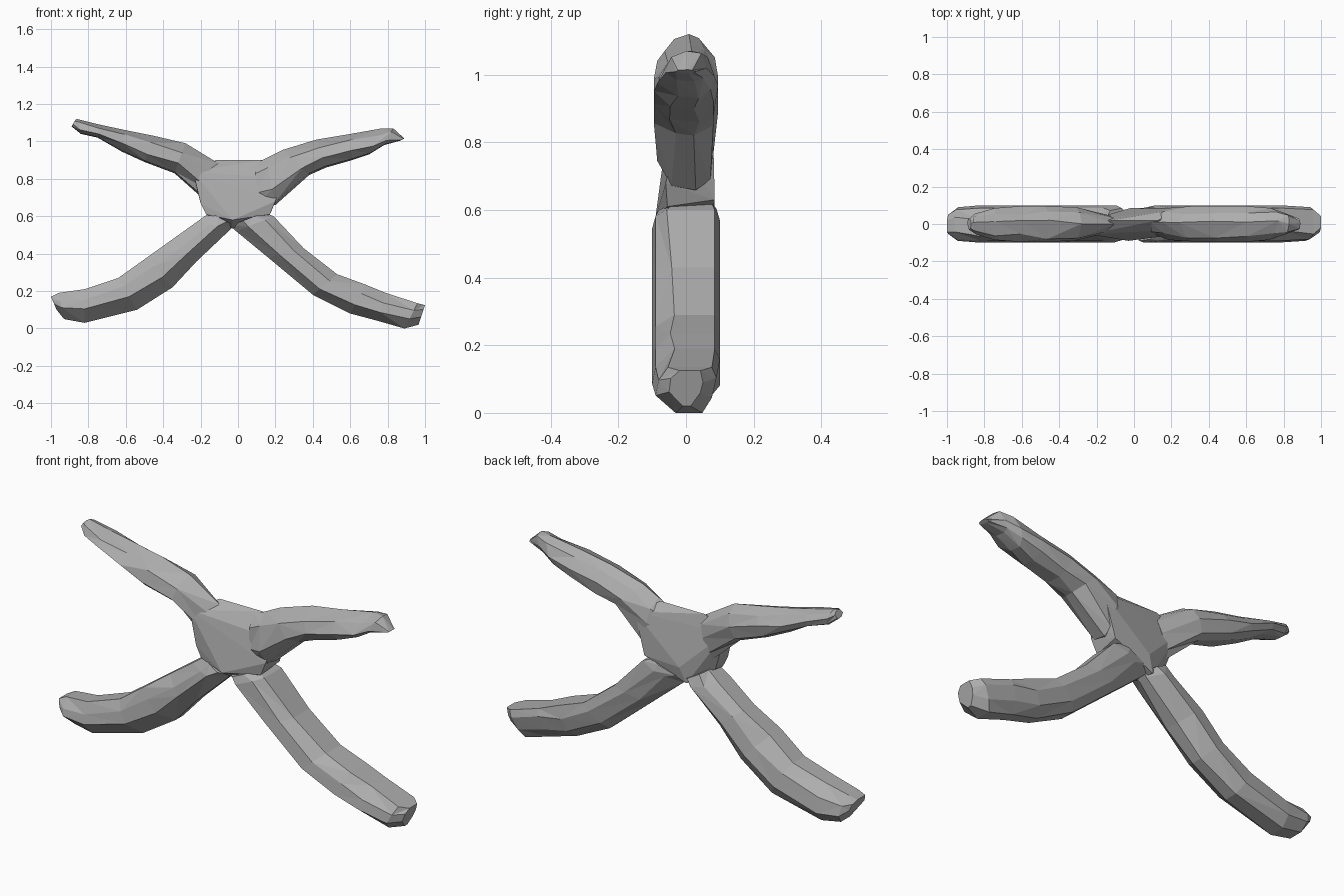
import bpy, bmesh, random
from mathutils import Vector

random.seed(11)
if "Cube" in bpy.data.objects:
    bpy.data.objects.remove(bpy.data.objects["Cube"])

stone = bpy.data.materials.new("stone grey")
stone.use_nodes = True
GREY = (0.42, 0.42, 0.42, 1)
stone.diffuse_color = GREY
stone.node_tree.nodes["Principled BSDF"].inputs["Base Color"].default_value = GREY

# Cross-sections: (share of the way from lower to upper edge, share of half depth)
RIGHT_LEG = [(1, -.6), (1, .3), (.75, .85), (.35, 1), (0, .5), (0, -.2), (.36, -1), (.7, -.9)]
LEFT_LEG = [(1, -.45), (1, .85), (.7, 1), (.3, .85), (0, .4), (0, -.2), (.36, -1), (.72, -.9)]
ARM = [(1, .1), (.85, .65), (.5, 1), (.15, .85), (0, .35), (.05, -.4), (.35, -1), (.75, -.7)]


def finish(bm, name):
    bmesh.ops.triangulate(bm, faces=bm.faces)
    bmesh.ops.recalc_face_normals(bm, faces=bm.faces)
    mesh = bpy.data.meshes.new(name)
    bm.to_mesh(mesh)
    bm.free()
    mesh.materials.append(stone)
    obj = bpy.data.objects.new(name, mesh)
    bpy.context.collection.objects.link(obj)
    return obj


def limb(name, section, stations):
    """Loft a chiselled limb through (upper x, z, lower x, z, half depth)."""
    bm = bmesh.new()
    rings = []
    for ux, uz, lx, lz, depth in stations:
        upper, lower = Vector((ux, 0, uz)), Vector((lx, 0, lz))
        ring = []
        for t, d in section:
            # Chip the faces unevenly but keep the outline and full depth
            if .1 < t < 1:
                t += random.uniform(-.08, .08)
            p = lower.lerp(upper, t)
            p.y = d * depth
            if abs(d) < .8:
                p.y += random.uniform(-.15, .15) * depth
            ring.append(bm.verts.new(p))
        rings.append(ring)
    n = len(section)
    for a, b in zip(rings, rings[1:]):
        for i in range(n):
            j = (i + 1) % n
            quad = [a[i], a[j], b[j], b[i]]
            k = random.randint(0, 1)
            quad = quad[k:] + quad[:k]
            bm.faces.new(quad[:3])
            bm.faces.new((quad[0], quad[2], quad[3]))
    bm.faces.new(rings[0])
    bm.faces.new(rings[-1][::-1])
    return finish(bm, name)


# Two legs bowing outwards to the ground
right_leg = limb("right_leg", RIGHT_LEG, [
    (-.15, .62, -.02, .55, .085), (-.22, .57, -.04, .53, .1), (-.36, .47, -.22, .36, .1),
    (-.5, .37, -.35, .22, .1), (-.64, .27, -.54, .1, .1), (-.82, .21, -.82, .03, .1),
    (-.96, .19, -.93, .05, .09), (-1, .17, -.97, .1, .06)])
left_leg = limb("left_leg", LEFT_LEG, [
    (.14, .62, -.04, .55, .09), (.19, .6, -.01, .52, .1), (.35, .43, .16, .38, .1),
    (.53, .29, .4, .18, .1), (.68, .235, .6, .08, .1), (.79, .19, .75, .04, .1),
    (.96, .135, .89, .0, .09), (1, .125, .965, .02, .05)])

# Two arms reaching up and outwards
right_arm = limb("right_arm", ARM, [
    (-.1, .88, -.16, .67, .045), (-.28, .99, -.34, .83, .09), (-.45, 1.03, -.5, .89, .095),
    (-.6, 1.06, -.62, .945, .095), (-.74, 1.09, -.75, 1.02, .085), (-.86, 1.12, -.84, 1.04, .055),
    (-.87, 1.115, -.89, 1.08, .03)])
left_arm = limb("left_arm", ARM, [
    (.09, .88, .1, .64, .05), (.15, .91, .2, .66, .085), (.24, .955, .38, .82, .095),
    (.42, 1.01, .47, .86, .095), (.6, 1.04, .61, .9, .095), (.77, 1.07, .7, .93, .085),
    (.83, 1.07, .78, .98, .06), (.89, 1.015, .87, 1.005, .03)])

# Wedge-shaped hub: thin ridge on top, back tapering down to the crotch
bm = bmesh.new()
for p in [(-.12, .02, .9), (.13, .02, .9), (-.24, -.055, .84), (-.24, .02, .83),
          (.24, .08, .84), (.24, -.03, .8), (.08, -.05, .76),
          (-.2, -.06, .67), (.2, -.06, .68), (-.17, -.06, .61), (.17, -.055, .61),
          (-.17, .0, .62), (.18, .085, .63), (-.02, .085, .62),
          (-.03, -.09, .58), (-.03, -.02, .535), (-.05, .07, .54)]:
    bm.verts.new(p)
hull = bmesh.ops.convex_hull(bm, input=bm.verts)
bmesh.ops.delete(bm, geom=[g for g in hull["geom_interior"] if g.is_valid], context="VERTS")
body = finish(bm, "branching_body")

# Fuse the limbs into the hub as one carved piece
limbs = [right_leg, left_leg, right_arm, left_arm]
for part in limbs:
    fuse = body.modifiers.new("fuse " + part.name, "BOOLEAN")
    fuse.operation = "UNION"
    fuse.solver = "EXACT"
    fuse.object = part
graph = bpy.context.evaluated_depsgraph_get()
fused = bpy.data.meshes.new_from_object(body.evaluated_get(graph))
body.modifiers.clear()
body.data = fused
for part in limbs:
    bpy.data.objects.remove(part)
